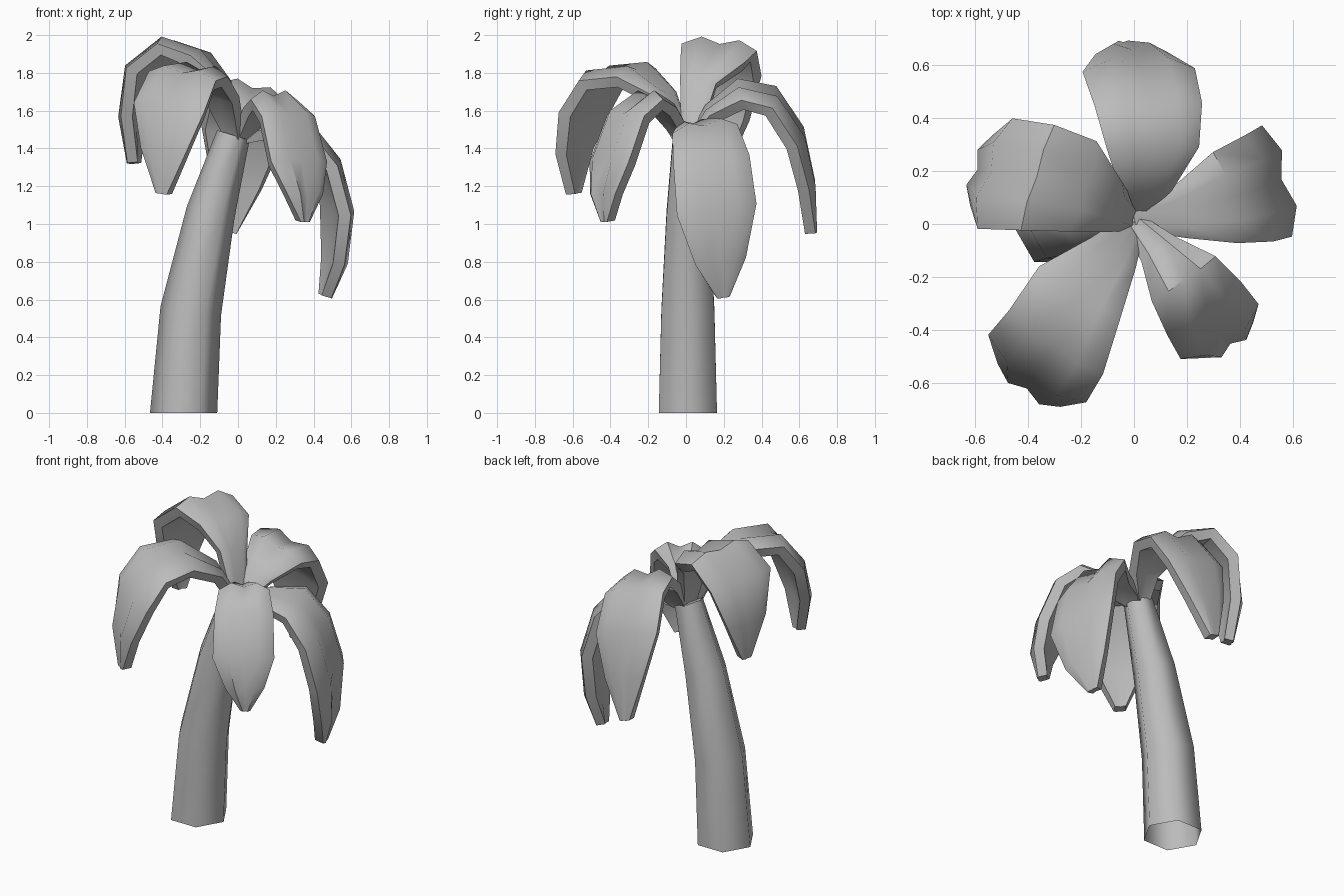
import bpy, bmesh
from math import cos, sin, pi, radians
from mathutils import Vector

cube = bpy.data.objects.get("Cube")
if cube:
    bpy.data.objects.remove(cube, do_unlink=True)

grey = bpy.data.materials.new("plain_grey")
grey.use_nodes = True
colour = (0.5, 0.5, 0.5, 1)
grey.diffuse_color = colour
grey.node_tree.nodes["Principled BSDF"].inputs["Base Color"].default_value = colour


def loft(name, rings, angle, open_base=False):
    """Skin a row of closed rings, cap the ends and shade smooth."""
    bm = bmesh.new()
    rows = [[bm.verts.new(p) for p in ring] for ring in rings]
    count = len(rows[0])
    for low, high in zip(rows, rows[1:]):
        for i in range(count):
            j = (i + 1) % count
            bm.faces.new((low[i], low[j], high[j], high[i]))
    bm.faces.new(rows[-1])
    if not open_base:
        bm.faces.new(rows[0][::-1])
    bmesh.ops.recalc_face_normals(bm, faces=bm.faces[:])
    mesh = bpy.data.meshes.new(name)
    bm.to_mesh(mesh)
    bm.free()
    mesh.materials.append(grey)
    obj = bpy.data.objects.new(name, mesh)
    bpy.context.collection.objects.link(obj)
    bpy.ops.object.select_all(action="DESELECT")
    obj.select_set(True)
    bpy.context.view_layer.objects.active = obj
    bpy.ops.object.shade_smooth_by_angle(angle=radians(angle))


# Leaning six-sided trunk, open underneath: centre x, height, radius, tilt
def trunk_ring(x, z, radius, tilt):
    ring = []
    for k in range(6):
        u, v = radius * cos(k * pi / 3), radius * sin(k * pi / 3)
        ring.append((x + u * cos(tilt), 0.01 + v, z - u * sin(tilt)))
    return ring


trunk_sections = [(-0.288, 0, 0.178, 0), (-0.25, 0.54, 0.162, 0.15),
                  (-0.145, 1.06, 0.13, 0.25), (-0.025, 1.47, 0.09, 0.3)]
loft("trunk", [trunk_ring(*s) for s in trunk_sections], 65, open_base=True)

# Shared leaf outline, and its section: part of half width, height
WIDTHS = (0.1, 0.2, 0.36, 0.42, 0.44, 0.28, 0.07)
TOP = ((1, -0.03), (0.5, 0.018), (0, -0.012), (-0.5, 0.018), (-1, -0.03))
UNDER = ((-0.88, -0.09), (0, -0.075), (0.88, -0.09))


def leaf(name, across, scale, path):
    """Thick drooping blade with two soft ridges beside a sunken midrib."""
    path = [Vector(p) for p in path]
    across = Vector(across).normalized()
    rings = []
    for i, centre in enumerate(path):
        before, after = path[max(i - 1, 0)], path[min(i + 1, len(path) - 1)]
        along = (after - before).normalized()
        up = along.cross(across).normalized()
        half = across * WIDTHS[i] * scale / 2
        relief = min(1, WIDTHS[i] / 0.36)
        ring = [centre + half * s + up * h * relief for s, h in TOP]
        ring += [centre + half * s + up * h * (0.6 + 0.4 * relief) for s, h in UNDER]
        rings.append(ring)
    loft(name, rings, 50)


leaf("left_leaf", (-0.11, 0.41, 0.06), 1,
     [(0, 0.02, 1.49), (0.17, 0.04, 1.54), (0.36, 0.1, 1.53), (0.5, 0.14, 1.35),
      (0.57, 0.17, 1.08), (0.55, 0.19, 0.8), (0.49, 0.2, 0.61)])
leaf("front_left_leaf", (0.27, 0.19, 0), 0.82,
     [(0, 0.01, 1.48), (0.09, -0.09, 1.63), (0.19, -0.21, 1.69), (0.28, -0.34, 1.59),
      (0.34, -0.43, 1.34), (0.37, -0.46, 1.16), (0.36, -0.44, 1.01)])
leaf("front_right_leaf", (0.35, -0.24, -0.05), 1.03,
     [(0, 0, 1.48), (-0.07, -0.1, 1.7), (-0.2, -0.26, 1.83), (-0.3, -0.46, 1.81),
      (-0.38, -0.57, 1.63), (-0.41, -0.63, 1.39), (-0.41, -0.62, 1.16)])
leaf("right_leaf", (-0.13, -0.41, 0.04), 1,
     [(0, 0.02, 1.48), (-0.06, 0.06, 1.76), (-0.18, 0.14, 1.9), (-0.37, 0.18, 1.965),
      (-0.55, 0.2, 1.82), (-0.6, 0.21, 1.56), (-0.58, 0.2, 1.32)])
leaf("back_leaf", (-0.95, -0.03, 0.25), 1,
     [(0, 0.03, 1.48), (0.05, 0.11, 1.61), (0.08, 0.28, 1.73), (0.06, 0.47, 1.69),
      (0.02, 0.61, 1.48), (-0.01, 0.67, 1.22), (-0.04, 0.69, 0.96)])
